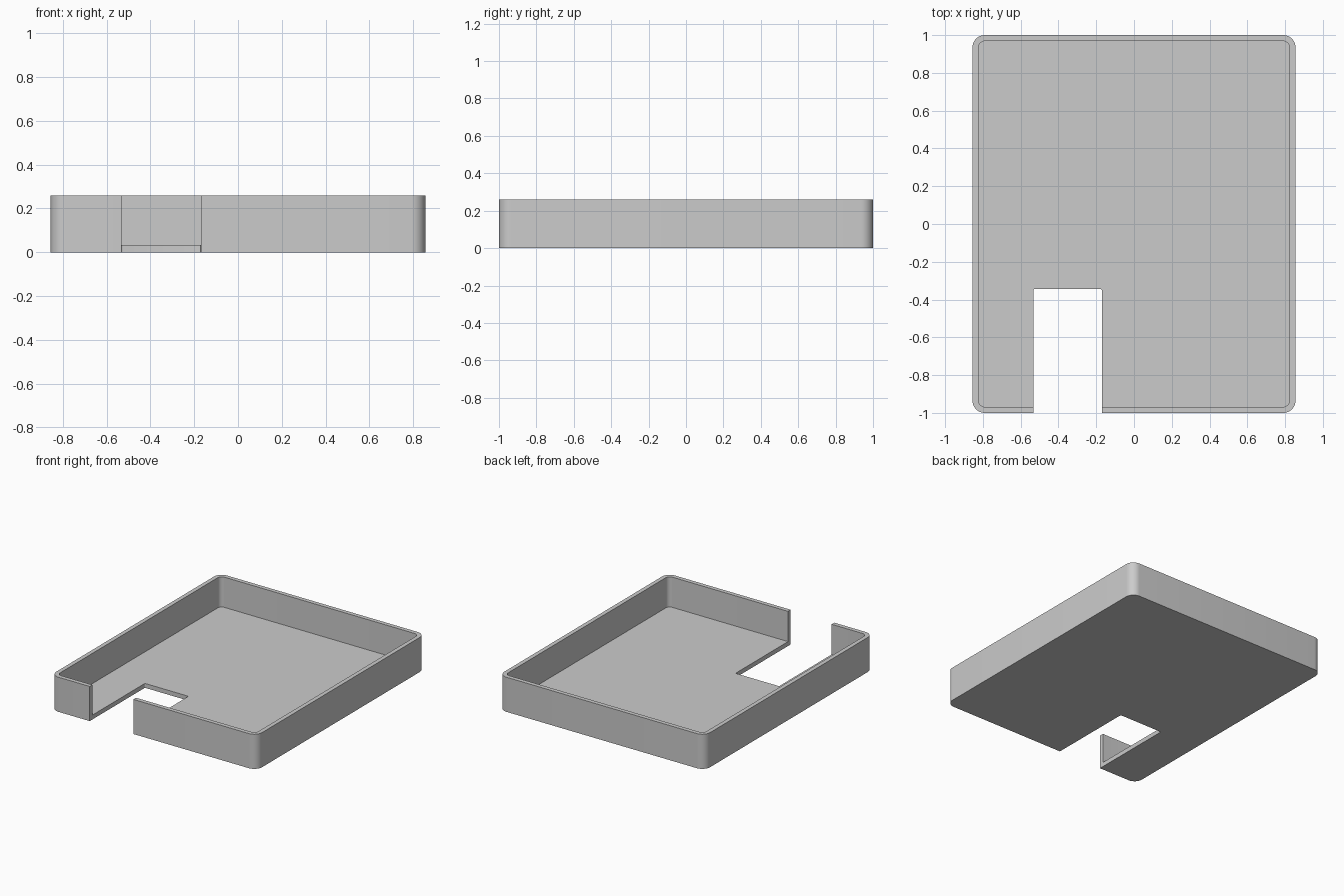
import bpy
import bmesh
from math import cos, sin, pi

if "Cube" in bpy.data.objects:
    bpy.data.objects.remove(bpy.data.objects["Cube"], do_unlink=True)

HALF_X, HALF_Y, HEIGHT = 0.855, 1.0, 0.26
WALL, FLOOR, RADIUS = 0.032, 0.033, 0.065


def rounded_prism(name, x0, x1, y0, y1, z0, z1, radius, steps=10):
    """Upright box with rounded vertical corners."""
    bm = bmesh.new()
    corners = [(x1, y1, -1, -1), (x0, y1, 1, -1), (x0, y0, 1, 1), (x1, y0, -1, 1)]
    ring = []
    for i, (x, y, sx, sy) in enumerate(corners):
        for s in range(steps + 1):
            a = (i + s / steps) * pi / 2
            ring.append(bm.verts.new((x + radius * (sx + cos(a)),
                                      y + radius * (sy + sin(a)), z0)))
    base = bm.faces.new(ring)
    side = bmesh.ops.extrude_face_region(bm, geom=[base])
    top = [v for v in side["geom"] if isinstance(v, bmesh.types.BMVert)]
    bmesh.ops.translate(bm, verts=top, vec=(0, 0, z1 - z0))
    bmesh.ops.recalc_face_normals(bm, faces=bm.faces)
    mesh = bpy.data.meshes.new(name)
    bm.to_mesh(mesh)
    bm.free()
    obj = bpy.data.objects.new(name, mesh)
    bpy.context.collection.objects.link(obj)
    return obj


def cut(target, cutter):
    """Subtract the cutter for good and remove it."""
    mod = target.modifiers.new(cutter.name, "BOOLEAN")
    mod.operation, mod.solver, mod.object = "DIFFERENCE", "EXACT", cutter
    bpy.ops.object.modifier_apply(modifier=mod.name)
    bpy.data.objects.remove(cutter, do_unlink=True)


# Tray body
tray = rounded_prism("tray", -HALF_X, HALF_X, -HALF_Y, HALF_Y, 0, HEIGHT, RADIUS)
bpy.ops.object.select_all(action="DESELECT")
tray.select_set(True)
bpy.context.view_layer.objects.active = tray

# Hollow inside, leaving floor and thin walls
cut(tray, rounded_prism("hollow", WALL - HALF_X, HALF_X - WALL, WALL - HALF_Y,
                        HALF_Y - WALL, FLOOR, HEIGHT + 0.1, RADIUS - WALL))

# Slot through the front wall and floor
cut(tray, rounded_prism("slot", -0.532, -0.17, -HALF_Y - 0.1, -0.345,
                        -0.1, HEIGHT + 0.1, 0.006, 4))

# Plain grey plastic
grey = bpy.data.materials.new("grey plastic")
grey.use_nodes = True
grey.diffuse_color = (0.6, 0.6, 0.6, 1)
grey.node_tree.nodes["Principled BSDF"].inputs["Base Color"].default_value = (0.6, 0.6, 0.6, 1)
tray.data.materials.clear()
tray.data.materials.append(grey)
bpy.ops.object.shade_smooth_by_angle(angle=pi / 6)
